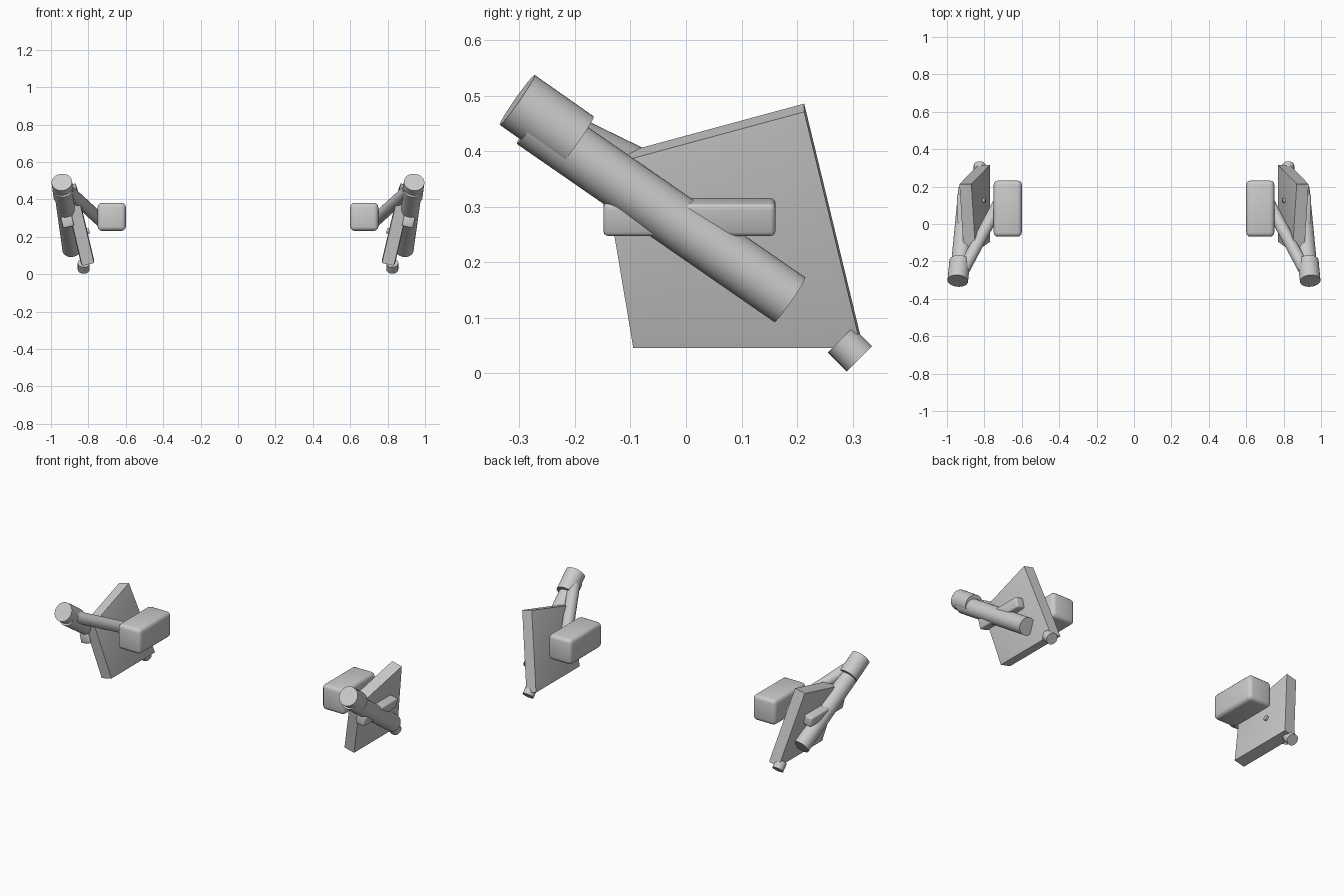
import bpy, bmesh
from math import atan, cos, sin, radians
from mathutils import Vector, Matrix

cube = bpy.data.objects.get("Cube")
if cube:
    bpy.data.objects.remove(cube, do_unlink=True)

grey = bpy.data.materials.new("light_grey")
grey.use_nodes = True
colour = (0.6, 0.6, 0.6, 1)
grey.diffuse_color = colour
grey.node_tree.nodes["Principled BSDF"].inputs["Base Color"].default_value = colour

TILT = atan(0.235)
UP = Vector((sin(TILT), 0, cos(TILT)))
OUT = Vector((cos(TILT), 0, -sin(TILT)))


def finish(name, bm):
    """Make the left part and its mirrored right twin."""
    bmesh.ops.recalc_face_normals(bm, faces=bm.faces)
    for side in ("left", "right"):
        if side == "right":
            bmesh.ops.scale(bm, vec=(-1, 1, 1), verts=bm.verts)
            bmesh.ops.reverse_faces(bm, faces=bm.faces)
        mesh = bpy.data.meshes.new(f"{side}_{name}")
        bm.to_mesh(mesh)
        mesh.materials.append(grey)
        obj = bpy.data.objects.new(f"{side}_{name}", mesh)
        bpy.context.collection.objects.link(obj)
        bpy.ops.object.select_all(action="DESELECT")
        obj.select_set(True)
        bpy.context.view_layer.objects.active = obj
        bpy.ops.object.shade_smooth_by_angle(angle=radians(32))
    bm.free()


def rod(name, start, end, radius):
    a, b = Vector(start), Vector(end)
    bm = bmesh.new()
    turn = (b - a).to_track_quat("Z", "Y").to_matrix().to_4x4()
    bmesh.ops.create_cone(bm, cap_ends=True, segments=32, radius1=radius, radius2=radius,
                          depth=(b - a).length, matrix=Matrix.Translation((a + b) / 2) @ turn)
    finish(name, bm)


def rounded_box(name, centre, size, bevel, tilt=0):
    bm = bmesh.new()
    bmesh.ops.create_cube(bm, size=1)
    bmesh.ops.scale(bm, vec=size, verts=bm.verts)
    bmesh.ops.bevel(bm, geom=bm.edges[:], offset=bevel, segments=3, profile=0.5, affect="EDGES")
    bmesh.ops.transform(bm, verts=bm.verts,
                        matrix=Matrix.Translation(centre) @ Matrix.Rotation(tilt, 4, "Y"))
    finish(name, bm)


# Leaning four-sided plate with a slightly raised centre on both broad faces
bm = bmesh.new()
base = Vector((0.77, 0, 0.06))
profile = [(-0.095, 0), (0.316, 0), (0.213, 0.437), (-0.15, 0.336)]
inner = bm.faces.new([bm.verts.new(base + UP * s + Vector((0, y, 0))) for y, s in profile])
bm.normal_update()
outer = bmesh.ops.extrude_face_region(bm, geom=[inner], use_keep_orig=True)["geom"]
bmesh.ops.translate(bm, vec=OUT * 0.065, verts=[v for v in outer if isinstance(v, bmesh.types.BMVert)])
bmesh.ops.recalc_face_normals(bm, faces=bm.faces)
broad = [f for f in bm.faces if abs(f.normal.dot(OUT)) > 0.9]
bmesh.ops.inset_individual(bm, faces=broad, thickness=0.026, depth=0.004)
finish("plate", bm)

# Rounded inner pad and the outer bar on the plate
rounded_box("pad", (0.675, 0.082, 0.307), (0.15, 0.3, 0.15), 0.022)
rounded_box("outer_bar", (0.912, 0.006, 0.281), (0.06, 0.31, 0.06), 0.009, TILT)

# Main tube, its wider head, and the strut reaching the pad
rod("tube", (0.935, -0.277, 0.453), (0.89, 0.187, 0.132), 0.049)
rod("tube_head", (0.942, -0.304, 0.492), (0.932, -0.198, 0.4175), 0.055)
rod("strut", (0.909, -0.24, 0.448), (0.72, 0.115, 0.275), 0.033)

# Peg at the lower rear corner and a small stud on the inner face
rod("corner_peg", (0.825, 0.278, 0.06), (0.825, 0.3125, 0.0255), 0.032)
rod("stud", (0.83, 0.125, 0.225), (0.795, 0.125, 0.232), 0.014)
